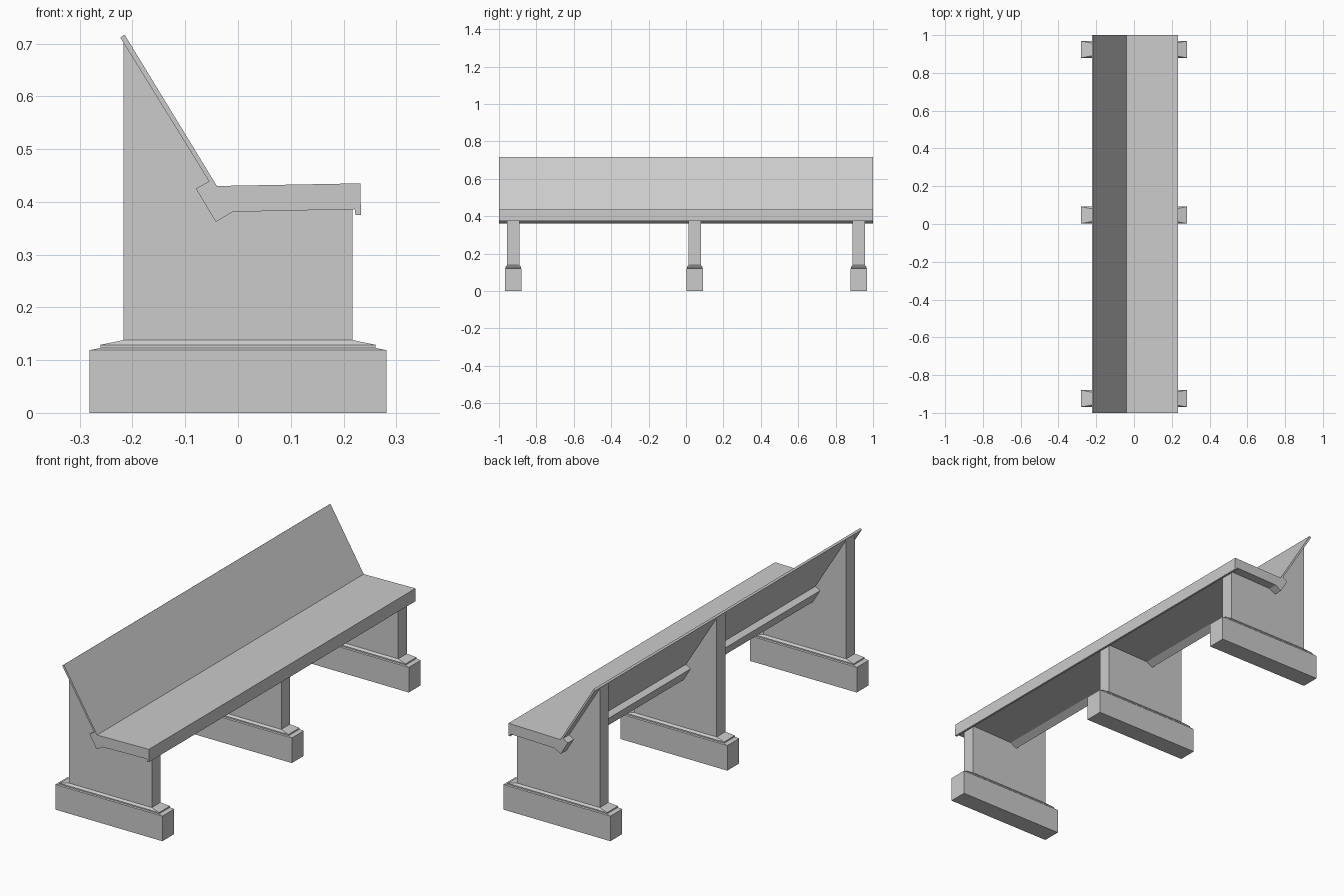
import bpy, bmesh

if "Cube" in bpy.data.objects:
    bpy.data.objects.remove(bpy.data.objects["Cube"])


def finish(name, bm):
    bmesh.ops.recalc_face_normals(bm, faces=bm.faces)
    mesh = bpy.data.meshes.new(name)
    bm.to_mesh(mesh)
    bm.free()
    obj = bpy.data.objects.new(name, mesh)
    bpy.context.collection.objects.link(obj)
    return obj


def extrude_profile(name, points, y0, y1):
    """Closed (x, z) outline extruded along y."""
    bm = bmesh.new()
    face = bm.faces.new([bm.verts.new((x, y0, z)) for x, z in points])
    new = bmesh.ops.extrude_face_region(bm, geom=[face])["geom"]
    verts = [v for v in new if isinstance(v, bmesh.types.BMVert)]
    bmesh.ops.translate(bm, verts=verts, vec=(0, y1 - y0, 0))
    return finish(name, bm)


def stacked_rings(name, rings, y):
    """Rectangular rings (half x, half y, z) joined from bottom to top."""
    bm = bmesh.new()
    loops = [[bm.verts.new((sx * hx, y + sy * hy, z))
              for sx, sy in ((-1, -1), (1, -1), (1, 1), (-1, 1))]
             for hx, hy, z in rings]
    for a, b in zip(loops, loops[1:]):
        for i in range(4):
            j = (i + 1) % 4
            bm.faces.new((a[i], a[j], b[j], b[i]))
    bm.faces.new(loops[0])
    bm.faces.new(loops[-1])
    return finish(name, bm)


# Underside shared by the bench and the supports, front to back
underside = [(-0.01, 0.381), (-0.042, 0.362), (-0.08, 0.425), (-0.055, 0.439)]

# Seat and sloping backrest in one profile, with a drip lip at the front
extrude_profile("seat_and_backrest", [
    (-0.215, 0.717), (-0.04, 0.43), (0.232, 0.435), (0.233, 0.375),
    (0.223, 0.375), (0.221, 0.386)] + underside + [(-0.223, 0.711)], -1, 1)

# Three supports: upright panel on a moulded plinth
upright = ([(-0.217, 0.137), (0.217, 0.137), (0.217, 0.386)]
           + underside + [(-0.217, 0.702)])
plinth = [(0.281, 0.0445, 0), (0.281, 0.0445, 0.119), (0.261, 0.041, 0.123),
          (0.261, 0.041, 0.129), (0.217, 0.0325, 0.138)]
for side, y in (("left", -0.924), ("middle", 0.047), ("right", 0.924)):
    extrude_profile(side + "_upright", upright, y - 0.0325, y + 0.0325)
    stacked_rings(side + "_plinth", plinth, y)
